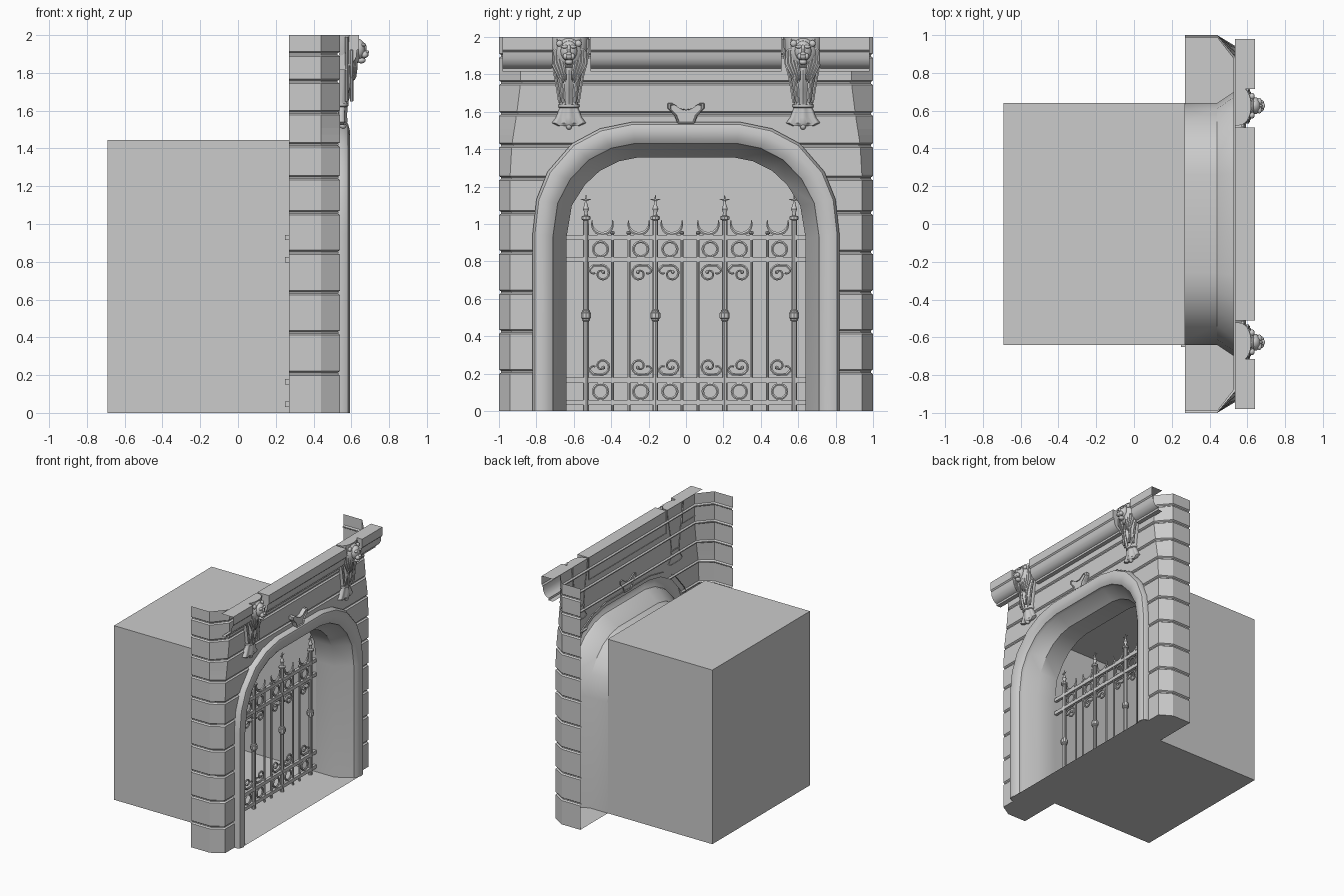
import bpy, bmesh
from math import sin, cos, pi, radians
from mathutils import Vector

if "Cube" in bpy.data.objects:
    bpy.data.objects.remove(bpy.data.objects["Cube"])


# --- helpers: every part is a set of quad grids (rows, closed, caps) ---
def part(name, grids, smooth=True):
    bm = bmesh.new()
    for rows, closed, caps in grids:
        vs = [[bm.verts.new(p) for p in r] for r in rows]
        n = len(rows[0])
        for a, b in zip(vs, vs[1:]):
            for i in range(n if closed else n - 1):
                j = (i + 1) % n
                bm.faces.new((a[i], a[j], b[j], b[i]))
        if 's' in caps:
            bm.faces.new(vs[0][::-1])
        if 'e' in caps:
            bm.faces.new(vs[-1])
    bmesh.ops.remove_doubles(bm, verts=bm.verts, dist=1e-5)
    bmesh.ops.recalc_face_normals(bm, faces=bm.faces)
    me = bpy.data.meshes.new(name)
    bm.to_mesh(me)
    bm.free()
    ob = bpy.data.objects.new(name, me)
    bpy.context.collection.objects.link(ob)
    if smooth:
        bpy.ops.object.select_all(action='DESELECT')
        ob.select_set(True)
        bpy.context.view_layer.objects.active = ob
        bpy.ops.object.shade_smooth_by_angle(angle=radians(35))
    return ob


def box(x0, x1, y0, y1, z0, z1):
    return ([[(x0, y, z0), (x1, y, z0), (x1, y, z1), (x0, y, z1)] for y in (y0, y1)], True, 'se')


def tube(x, path, r, n=8, closed=False):
    """Round bar along (y, z) points at depth x; r is a number or function of 0..1."""
    rows, m = [], len(path)
    for i, (y, z) in enumerate(path):
        a, b = (path[i - 1], path[(i + 1) % m]) if closed else (path[max(i - 1, 0)], path[min(i + 1, m - 1)])
        t = Vector((b[0] - a[0], b[1] - a[1])).normalized()
        k = r(i / (m - 1)) if callable(r) else r
        rows.append([(x + k * cos(q), y - t.y * k * sin(q), z + t.x * k * sin(q))
                     for q in (2 * pi * j / n for j in range(n))])
    return (rows + rows[:1], True, '') if closed else (rows, True, 'se')


def lathe(x, y, prof, n=10):
    return ([[(x + r * cos(2 * pi * j / n), y + r * sin(2 * pi * j / n), z) for j in range(n)]
             for r, z in prof], True, 'se')


def ball(x, y, z, rx, ry, rz, n=14):
    return ([[(x + rx * sin(a) * cos(2 * pi * j / n), y + ry * sin(a) * sin(2 * pi * j / n), z + rz * cos(a))
              for j in range(n)] for a in (0.06 + (pi - 0.12) * i / 8 for i in range(9))], True, 'se')


def lerp(tab, z):
    for (z0, v0), (z1, v1) in zip(tab, tab[1:]):
        if z <= z1:
            return v0 + (v1 - v0) * max(0, z - z0) / max(z1 - z0, 1e-6)
    return tab[-1][1]


# --- arch contours (half: y, z), inner opening and outer moulding edge ---
INNER = [(.64, 0), (.64, .92), (.61, 1.10), (.54, 1.21), (.46, 1.285), (.36, 1.335), (.26, 1.355)]
OUTER = [(.82, 0), (.82, .95), (.80, 1.13), (.74, 1.28), (.61, 1.43), (.46, 1.51), (.29, 1.545)]


def contour(t):
    return [(a + (c - a) * t, b + (d - b) * t) for (a, b), (c, d) in zip(INNER, OUTER)]


rows = []
for t, x in [(0, .27), (0, .44), (.37, .54), (.4, .565), (.52, .58), (.75, .592), (.93, .582), (1, .56), (1, .53)]:
    h = contour(t)
    rows.append([(x, -y, z) for y, z in h] + [(x, y, z) for y, z in reversed(h)])
part("arch_surround", [(rows, False, '')])

# --- grooved stone wall with chamfered corners, both halves ---
hole = contour(.8)
top = hole[-1][1]
width = [(z, y) for y, z in hole]
edge = [(0, .94), (1.3, .94), (1.43, .93), (1.59, .905), (1.75, .885), (2, .88)]
levels = [(z, 0) for _, z in hole] + [(2.0, 0)]
for g in (.21, .425, .635, .85, 1.06, 1.245, 1.42, 1.59, 1.755, 1.9):
    levels = [l for l in levels if abs(l[0] - g) > .013]
    levels += [(g - .012, 0), (g - .004, .012), (g + .004, .012), (g + .012, 0)]
levels.sort()
grids = []
for s in (-1, 1):
    rows = []
    for z, d in levels:
        e = lerp(edge, z)
        ws = [lerp(width, z)] if z < top - 1e-6 else [0]
        if abs(z - top) < 1e-6:
            ws = [hole[-1][0], 0]
        for w in ws:
            rows.append([(.27, s * (1 - d), z), (.44, s * (1 - d), z), (.54 - d, s * (e - d * .6), z), (.54 - d, s * w, z)])
    grids.append((rows, False, ''))
part("stone_wall", grids, smooth=False)

# --- passage box behind (open to the arch) and threshold floor ---
part("passage_box", [([[(x, -.64, 0), (x, .64, 0), (x, .64, 1.445), (x, -.64, 1.445)] for x in (.27, -.69)], True, 'e')],
     smooth=False)
half = [(.27, 1), (.44, 1), (.54, .94), (.54, .82), (.585, .81), (.585, .73), (.54, .706)]
part("threshold_floor", [([[(x, -y, 0) for x, y in half], [(x, y, 0) for x, y in half]], False, '')], smooth=False)

# --- cornice in three lengths between the corbels ---
prof = [(.535, 2), (.64, 2), (.64, 1.93), (.63, 1.92), (.626, 1.885), (.612, 1.855), (.592, 1.838), (.575, 1.832),
        (.575, 1.815), (.535, 1.815)]
part("cornice", [([[(x, y, z) for x, z in prof] for y in (a, b)], False, caps)
                 for a, b, caps in ((-.98, -.715, 'e'), (-.51, .51, 'se'), (.715, .98, 's'))])

# --- keystone crest ---
crest = [(-.045, 1.535), (.045, 1.535), (.062, 1.58), (.10, 1.62), (.10, 1.645), (.075, 1.648), (.03, 1.617), (0, 1.612),
         (-.03, 1.617), (-.075, 1.648), (-.10, 1.645), (-.10, 1.62), (-.062, 1.58)]
part("keystone_crest", [([[(x, y * k, 1.59 + (z - 1.59) * k) for y, z in crest]
                          for x, k in ((.53, 1), (.565, 1), (.575, .93), (.575, .86), (.567, .8))], True, 'e')], smooth=False)


# --- beast-head corbels: fluted tapering body, fan foot, head and mane ---
def loft(c, sections, flute, n=24):
    rows = []
    for z, hw, d, k in sections:
        row = []
        for i in range(n + 1):
            a = -pi / 2 + pi * i / n
            m = 1 + k * cos(flute * a)
            row.append((.535 + (d - .535) * max(cos(a), 0) ** .7 * m, c + hw * sin(a), z))
        rows.append(row)
    return (rows, False, 'se')


for c, side in ((-.626, "left"), (.626, "right")):
    part(side + "_corbel_body", [loft(c, [(2, .105, .62, 0), (1.94, .10, .62, 0), (1.86, .082, .612, .05),
                                          (1.80, .07, .61, .12), (1.72, .06, .598, .14), (1.65, .05, .58, .12),
                                          (1.635, .05, .578, .1)], 8)])
    fan = [(1.64, .056, .585, 0), (1.625, .056, .585, 0), (1.62, .05, .575, .1), (1.57, .07, .572, .16),
           (1.54, .092, .572, .2), (1.525, .06, .565, .2)]
    part(side + "_corbel_foot", [loft(c, fan, 6), ball(.556, c, 1.522, .018, .016, .018)])
    g = [ball(.605, c, 1.915, .045, .07, .083), ball(.638, c, 1.925, .036, .046, .055),
         ball(.662, c, 1.898, .03, .028, .022), ball(.683, c, 1.91, .011, .015, .01),
         ball(.652, c, 1.866, .024, .022, .016), ball(.665, c, 1.932, .016, .011, .028)]
    for s in (-1, 1):
        g += [ball(.664, c + s * .022, 1.948, .012, .019, .01), ball(.67, c + s * .017, 1.896, .018, .016, .017),
              ball(.625, c + s * .05, 1.965, .014, .018, .018)]
        # mane locks down each side
        for k in range(4):
            o = .03 + .013 * k
            g.append(tube(.622 - k * .007, [(c + s * o * q, z - .008 * k) for q, z in
                                           ((.8, 1.985), (1.25, 1.94), (1.2, 1.88), (.8, 1.82), (.5, 1.77))],
                          lambda u: .003 + .01 * sin(pi * u), 6))
    part(side + "_beast_head", g)
    part(side + "_corbel_scrolls", [tube(.575 + dx, [(c + s * y * f, z) for y, z in
                                    ((.105, 1.99), (.103, 1.93), (.092, 1.86), (.075, 1.80), (.062, 1.73), (.05, 1.65))], .009, 6)
                                    for s in (-1, 1) for f, dx in ((1, 0), (.62, .027))])

# --- iron gate ---
X = .26
posts = [-.535 + .371 * i for i in range(4)]
part("gate_rails", [box(X - .012, X + .012, -.652, .64, z - .014, z + .014) for z in (.045, .165, .81, .928)], smooth=False)
shaft = [(.016, 0), (.016, .48), (.022, .485), (.022, .492), (.028, .498), (.028, .525), (.022, .53), (.022, .537),
         (.016, .542), (.016, 1.0), (.015, 1.02), (.026, 1.025), (.026, 1.04), (.012, 1.045), (.009, 1.06), (.017, 1.08),
         (.008, 1.105), (.002, 1.155)]
part("gate_posts", [lathe(X, p, shaft) for p in posts])
part("gate_finial_barbs", [tube(X, [(p - .028, 1.132), (p, 1.128), (p + .028, 1.132)],
                                lambda u: .001 + .006 * sin(pi * u), 6) for p in posts])

bars, rings, scrolls, crescents = [], [], [], []
for a, b in zip(posts, posts[1:]):
    for y, s in ((a, 1), (b, -1)):
        yb = y + s * .142
        bars.append(lathe(X, yb, [(.008, 0), (.008, .945), (.012, .948), (.012, .958), (.004, .962)], 8))
        for z in (.866, .105):
            rings.append(tube(X, [(y + s * .078 + .039 * cos(2 * pi * i / 20), z + .039 * sin(2 * pi * i / 20))
                                  for i in range(20)], .008, 6, True))
        # spiral scrolls hanging under the top rails, mirrored above the bottom rails
        for z, v in ((.735, 1), (.24, -1)):
            path = [(y + s * .018, z + v * .02), (y + s * .04, z + v * .043)]
            for i in range(17):
                q = radians(115 - 27 * i)
                r = .048 - .0023 * i
                path.append((y + s * (.085 + r * cos(q)), z + v * r * sin(q)))
            scrolls.append(tube(X, path, lambda u: .0085 - .003 * u, 6))
            scrolls.append(ball(X, path[-1][0], path[-1][1], .01, .01, .01, 8))
            scrolls.append(tube(X, [(y + s * (.04 + .02 * cos(q)), z + v * (.02 + .02 * sin(q)))
                                    for q in (radians(90 + 30 * i) for i in range(8))], .006, 6))
        # upturned crescents on the top rail
        crescents.append(tube(X, [(y + s * (.088 + .056 * cos(q)), 1.005 + .058 * sin(q))
                                  for q in (radians(165 + 14 * i) for i in range(16))],
                              lambda u: .003 + .009 * sin(pi * u), 6))
part("gate_bars", bars)
part("gate_rings", rings)
part("gate_scrolls", scrolls)
part("gate_crescents", crescents)
